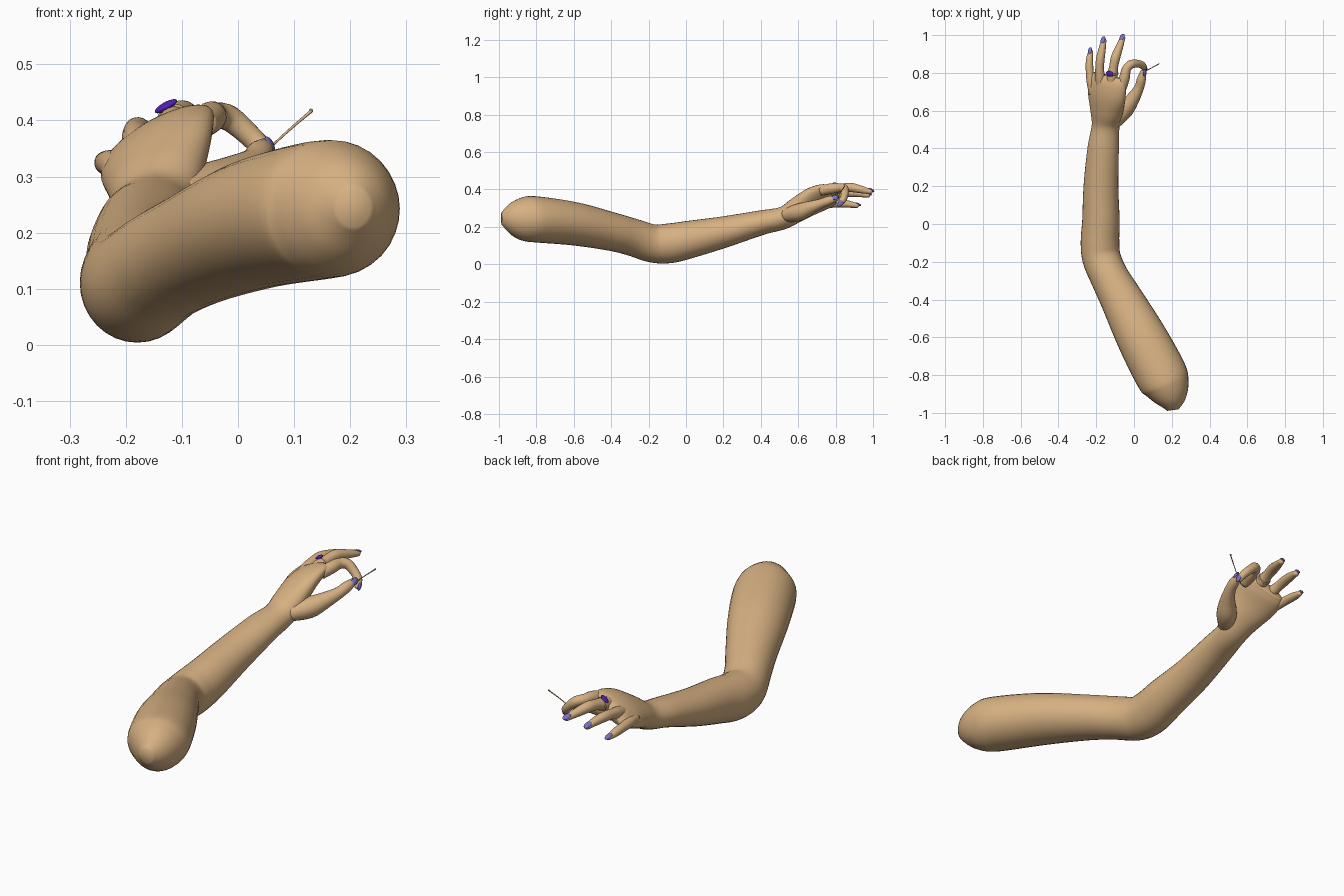
import bpy, bmesh, math
from mathutils import Vector, Matrix

if "Cube" in bpy.data.objects:
    bpy.data.objects.remove(bpy.data.objects["Cube"])


def material(name, rgb):
    m = bpy.data.materials.new(name)
    m.diffuse_color = (*rgb, 1)
    m.use_nodes = True
    m.node_tree.nodes["Principled BSDF"].inputs["Base Color"].default_value = m.diffuse_color
    return m


SKIN = material("tan skin", (0.68, 0.44, 0.225))
NAIL = material("lavender nail", (0.20, 0.16, 0.56))
STONE = material("deep violet", (0.08, 0.015, 0.45))
GOLD = material("dull gold", (0.60, 0.40, 0.18))
BACK = Vector((-0.47, 0, 0.88))      # back-of-hand direction


def finish(bm, name, mat):
    bmesh.ops.recalc_face_normals(bm, faces=bm.faces)
    me = bpy.data.meshes.new(name)
    bm.to_mesh(me)
    bm.free()
    me.materials.append(mat)
    for p in me.polygons:
        p.use_smooth = True
    ob = bpy.data.objects.new(name, me)
    bpy.context.collection.objects.link(ob)
    return ob


def spline(rows, steps):
    """Catmull-Rom through rows of equal-length tuples."""
    out = []
    n = len(rows)
    for i in range(n - 1):
        p = [rows[max(i - 1, 0)], rows[i], rows[i + 1], rows[min(i + 2, n - 1)]]
        for s in range(steps):
            t = s / steps
            out.append([0.5 * (2 * b + (c - a) * t + (2 * a - 5 * b + 4 * c - d) * t * t
                               + (3 * b - a - 3 * c + d) * t ** 3) for a, b, c, d in zip(*p)])
    out.append(list(rows[-1]))
    return out


def loft(name, rows, mat, sides=24, steps=5, up=None, round_tip=False):
    """Rows: x, y, z, half width, half height, roll in degrees."""
    pts = spline(rows, steps)
    bm = bmesh.new()
    rings = []

    def ring(c, s, u, w, h):
        rings.append([bm.verts.new(c + s * w * math.cos(a) + u * h * math.sin(a))
                      for a in (2 * math.pi * k / sides for k in range(sides))])

    for i, p in enumerate(pts):
        c = Vector(p[:3])
        t = (Vector(pts[min(i + 1, len(pts) - 1)][:3]) - Vector(pts[max(i - 1, 0)][:3])).normalized()
        r = math.radians(p[5])
        ref = up or Vector((-math.sin(r), 0, math.cos(r)))
        s = t.cross(ref).normalized()
        u = s.cross(t)
        ring(c, s, u, p[3], p[4])
    if round_tip:
        for k in range(1, 6):
            a = k / 6 * math.pi / 2 + 0.08
            ring(c + t * p[3] * math.sin(a), s, u, p[3] * math.cos(a), p[4] * math.cos(a))
    for a, b in zip(rings, rings[1:]):
        for k in range(sides):
            bm.faces.new((a[k], a[(k + 1) % sides], b[(k + 1) % sides], b[k]))
    bm.faces.new(rings[0])
    bm.faces.new(rings[-1])
    return finish(bm, name, mat)


def pebble(name, centre, along, normal, size, mat):
    """Flattened ball: size = half width, half length, half thickness."""
    t = Vector(along).normalized()
    s = t.cross(Vector(normal)).normalized()
    n = s.cross(t)
    bm = bmesh.new()
    bmesh.ops.create_uvsphere(bm, u_segments=20, v_segments=12, radius=1)
    rot = Matrix((s, t, n)).transposed().to_4x4()
    bm.transform(Matrix.Translation(centre) @ rot @ Matrix.Diagonal((*size, 1)))
    return finish(bm, name, mat)


# Upper arm, elbow, forearm, wrist and palm in one skin
loft("arm_and_palm", [
    (0.206, -0.985, 0.245, 0.030, 0.035, 0),
    (0.198, -0.935, 0.245, 0.080, 0.085, 0),
    (0.178, -0.870, 0.243, 0.118, 0.117, 0),
    (0.145, -0.800, 0.240, 0.138, 0.123, 0),
    (0.040, -0.600, 0.217, 0.133, 0.116, 0),
    (-0.065, -0.400, 0.175, 0.113, 0.103, 0),
    (-0.130, -0.280, 0.143, 0.102, 0.100, 0),
    (-0.172, -0.180, 0.112, 0.102, 0.102, 0),
    (-0.180, -0.090, 0.112, 0.102, 0.106, 0),
    (-0.175, 0.020, 0.133, 0.099, 0.100, 0),
    (-0.175, 0.200, 0.172, 0.092, 0.084, 0),
    (-0.163, 0.400, 0.222, 0.083, 0.066, 0),
    (-0.150, 0.520, 0.248, 0.074, 0.060, 6),
    (-0.146, 0.600, 0.295, 0.092, 0.058, 22),
    (-0.145, 0.680, 0.340, 0.112, 0.050, 28),
    (-0.140, 0.750, 0.366, 0.111, 0.039, 29),
    (-0.135, 0.785, 0.373, 0.092, 0.024, 29),
], SKIN, sides=32)

# Fingers and thumb: path with radius, nail direction
digits = {
    "index_finger": (Vector((0.4, 0.6, 0.69)), [
        (-0.065, 0.720, 0.393, 0.026), (-0.050, 0.775, 0.405, 0.028), (-0.040, 0.820, 0.409, 0.024),
        (-0.014, 0.846, 0.403, 0.023), (0.024, 0.848, 0.370, 0.020), (0.046, 0.838, 0.345, 0.019),
        (0.053, 0.824, 0.326, 0.014)]),
    "middle_finger": (BACK, [
        (-0.120, 0.720, 0.378, 0.026), (-0.115, 0.780, 0.394, 0.029), (-0.108, 0.830, 0.406, 0.024),
        (-0.098, 0.880, 0.411, 0.025), (-0.078, 0.935, 0.400, 0.020), (-0.060, 0.984, 0.389, 0.014)]),
    "ring_finger": (BACK, [
        (-0.175, 0.715, 0.350, 0.025), (-0.180, 0.775, 0.366, 0.027), (-0.182, 0.825, 0.378, 0.023),
        (-0.178, 0.875, 0.383, 0.023), (-0.168, 0.930, 0.378, 0.019), (-0.160, 0.970, 0.370, 0.014)]),
    "little_finger": (BACK, [
        (-0.215, 0.690, 0.314, 0.024), (-0.225, 0.745, 0.322, 0.025), (-0.234, 0.800, 0.325, 0.021),
        (-0.236, 0.850, 0.324, 0.020), (-0.234, 0.885, 0.319, 0.017), (-0.230, 0.913, 0.314, 0.012)]),
    "thumb": (Vector((0.80, -0.45, 0.40)), [
        (-0.110, 0.530, 0.262, 0.035), (-0.050, 0.605, 0.278, 0.047), (-0.005, 0.665, 0.303, 0.036),
        (0.026, 0.720, 0.324, 0.026), (0.039, 0.765, 0.341, 0.024), (0.046, 0.800, 0.352, 0.016)]),
}
for name, (back, path) in digits.items():
    loft(name, [(x, y, z, r, r, 0) for x, y, z, r in path], SKIN,
         sides=18, steps=4, up=back, round_tip=True)
    # Painted nail on the back of the fingertip
    tip, prev = Vector(path[-1][:3]), Vector(path[-2][:3])
    t = (tip - prev).normalized()
    n = (back - t * back.dot(t)).normalized()
    r = path[-1][3]
    pebble(name + "_nail", tip + n * r * 0.75 + t * 0.002, t - n * 0.2, n,
           (r * 0.92, 0.021, 0.0065), NAIL)

# Finger ring: band and oval stone
bm = bmesh.new()
axis = Vector((0.13, 0.96, 0.25)).normalized()
centre = Vector((-0.113, 0.800, 0.399))
s = axis.cross(BACK).normalized()
u = s.cross(axis)
loops = []
for i in range(32):
    a = 2 * math.pi * i / 32
    d = s * math.cos(a) + u * math.sin(a)
    loops.append([bm.verts.new(centre + d * (0.0285 + 0.003 * math.cos(b)) + axis * 0.005 * math.sin(b))
                  for b in (2 * math.pi * k / 8 for k in range(8))])
for i in range(32):
    p, q = loops[i], loops[(i + 1) % 32]
    for k in range(8):
        bm.faces.new((p[k], p[(k + 1) % 8], q[(k + 1) % 8], q[k]))
finish(bm, "ring_band", GOLD)
pebble("ring_stone", centre + u * 0.031, s, u, (0.015, 0.023, 0.007), STONE)

# Thin pin held between thumb and index finger
loft("pin", [(0.050, 0.805, 0.345, 0.002, 0.002, 0), (0.090, 0.825, 0.382, 0.0022, 0.0022, 0),
             (0.125, 0.844, 0.412, 0.0028, 0.0028, 0), (0.130, 0.847, 0.417, 0.004, 0.004, 0)],
     SKIN, sides=10, up=Vector((0, 0, 1)), round_tip=True)
